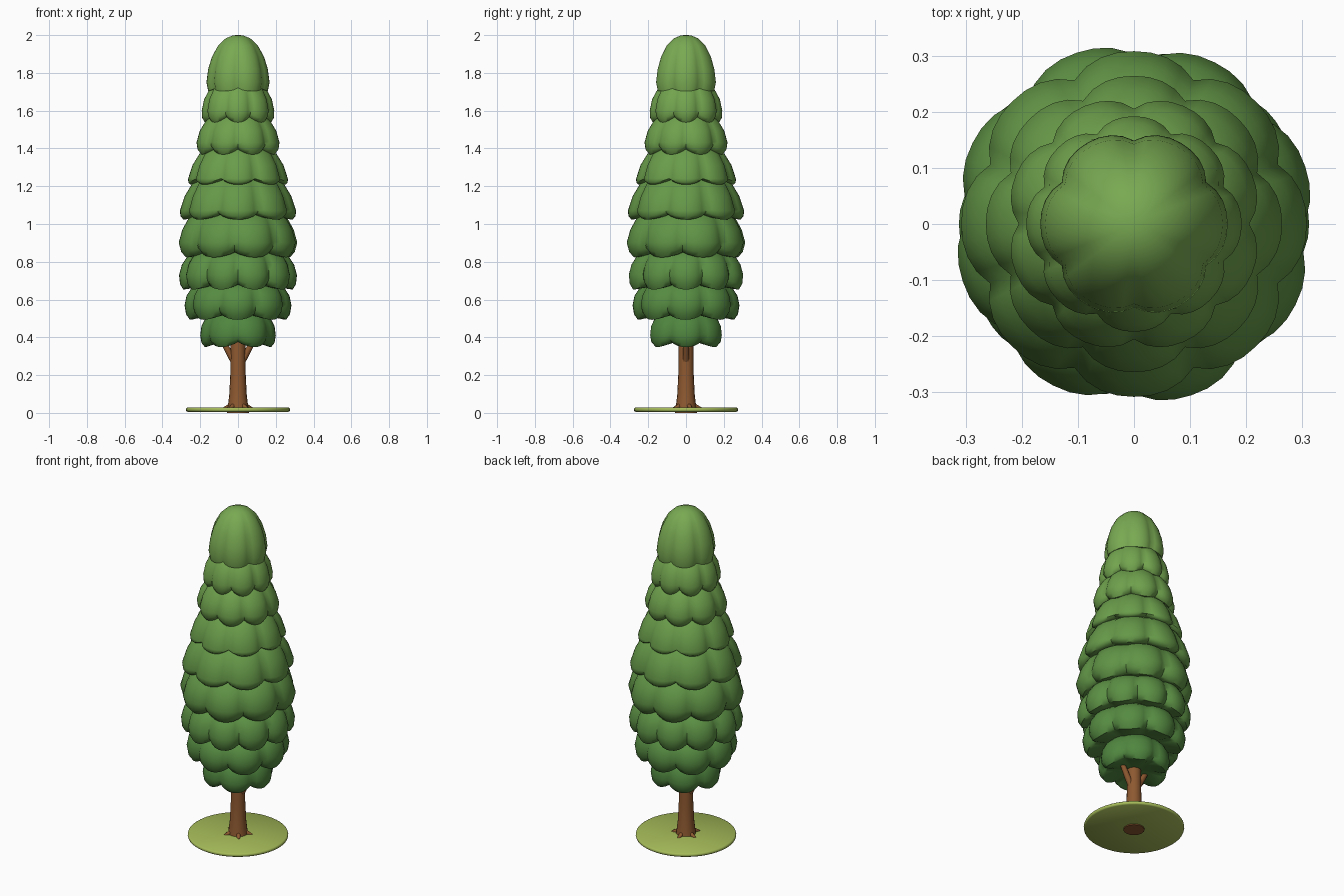
import bpy, bmesh, math
from mathutils import Vector

if "Cube" in bpy.data.objects:
    bpy.data.objects.remove(bpy.data.objects["Cube"])


def material(name, rgb):
    m = bpy.data.materials.new(name)
    m.diffuse_color = (*rgb, 1)
    m.use_nodes = True
    m.node_tree.nodes["Principled BSDF"].inputs["Base Color"].default_value = m.diffuse_color
    return m


def finish(name, bm, mat, angle=50):
    bmesh.ops.recalc_face_normals(bm, faces=bm.faces)
    me = bpy.data.meshes.new(name)
    bm.to_mesh(me)
    bm.free()
    ob = bpy.data.objects.new(name, me)
    bpy.context.collection.objects.link(ob)
    me.materials.append(mat)
    bpy.ops.object.select_all(action='DESELECT')
    ob.select_set(True)
    bpy.context.view_layer.objects.active = ob
    bpy.ops.object.shade_smooth_by_angle(angle=math.radians(angle))
    return ob


def skin(bm, rings):
    """Bridge equal rings of points and close both ends."""
    loops = [[bm.verts.new(p) for p in r] for r in rings]
    n = len(loops[0])
    for a, b in zip(loops, loops[1:]):
        for i in range(n):
            j = (i + 1) % n
            bm.faces.new((a[i], a[j], b[j], b[i]))
    for ring, pts in ((loops[0], rings[0]), (loops[-1], rings[-1])):
        c = bm.verts.new(sum((Vector(p) for p in pts), Vector()) / n)
        for i in range(n):
            bm.faces.new((ring[i], ring[(i + 1) % n], c))


def tier(name, profile, lobes, phase, mat, depth=0.10, rise=0.03):
    """Scalloped skirt: profile rows are (radius, z, lobe strength, hem strength)."""
    n = lobes * 8
    rings = []
    for r, z, k, hem in profile:
        ring = []
        for i in range(n):
            a = math.radians(phase) + 2 * math.pi * i / n
            t = abs((i % 8) - 4) / 4          # 0 at lobe middle, 1 in the notch
            rr = r * (1 - depth * k * t ** 2.5)
            ring.append((rr * math.cos(a), rr * math.sin(a), z + rise * hem * t ** 2))
        rings.append(ring)
    bm = bmesh.new()
    skin(bm, rings)
    finish(name, bm, mat)


def tube(bm, path, sides=12):
    """Tapered limb through (x, y, z, radius) points."""
    pts = [Vector(p[:3]) for p in path]
    rings = []
    for i, p in enumerate(pts):
        d = pts[min(i + 1, len(pts) - 1)] - pts[max(i - 1, 0)]
        q = Vector((0, 0, 1)).rotation_difference(d)
        rings.append([p + q @ Vector((path[i][3] * math.cos(2 * math.pi * k / sides),
                                      path[i][3] * math.sin(2 * math.pi * k / sides), 0))
                      for k in range(sides)])
    skin(bm, rings)


bark = material("bark", (0.27, 0.10, 0.03))
grass = material("grass", (0.38, 0.50, 0.10))

# foliage tiers: hem height, hem radius, widest radius, widest height, shoulder radius, lobes, notch angle
tiers = [
    (0.345, 0.175, 0.200, 0.41, 0.175, 6, 30),
    (0.490, 0.255, 0.283, 0.57, 0.250, 8, 22),
    (0.650, 0.290, 0.312, 0.73, 0.270, 10, 18),
    (0.820, 0.285, 0.322, 0.90, 0.270, 8, -4),
    (1.020, 0.288, 0.308, 1.07, 0.245, 8, 22.5),
    (1.205, 0.250, 0.264, 1.24, 0.205, 8, 22.5),
    (1.365, 0.205, 0.228, 1.43, 0.180, 8, 0),
    (1.535, 0.175, 0.192, 1.60, 0.155, 8, 22.5),
]
for i, (z0, r0, r1, z1, r2, lobes, phase) in enumerate(tiers):
    top = tiers[i + 1][0] if i + 1 < len(tiers) else 1.70
    f = i / 8
    mat = material(f"leaf_{i + 1}", (0.08 + 0.10 * f, 0.24 + 0.15 * f, 0.05 + 0.03 * f))
    tier(f"foliage_tier_{i + 1}", [
        (r0 * 0.5, z0 + 0.03, 0, 0),
        (r0 * 0.92, z0 + 0.006, 1, 0.8),
        (r0, z0 + 0.003, 1, 1),
        ((r0 + r1) / 2 + 0.006, z0 + (z1 - z0) * 0.4, 1, 0.7),
        (r1, z1, 1, 0.2),
        ((r1 + r2) / 2 + 0.006, (z1 + top) / 2 + 0.01, 0.9, 0),
        (r2, top + 0.005, 0.7, 0),
        (r2 * 0.75, top + 0.05, 0.3, 0),
        (r2 * 0.3, top + 0.07, 0, 0),
    ], lobes, phase, mat)

# domed crown
tier("foliage_crown", [
    (0.08, 1.73, 0, 0), (0.145, 1.705, 1, 0.6), (0.158, 1.703, 1, 0.7),
    (0.167, 1.75, 1, 0.2), (0.158, 1.82, 0.9, 0), (0.138, 1.885, 0.7, 0),
    (0.105, 1.945, 0.45, 0), (0.065, 1.983, 0.2, 0), (0.03, 1.997, 0, 0), (0.01, 2.0, 0, 0),
], 6, 30, material("leaf_crown", (0.19, 0.40, 0.085)), depth=0.11, rise=0.02)

# trunk
bm = bmesh.new()
tube(bm, [(0, 0, 0, 0.058), (0, 0, 0.04, 0.053), (0, 0, 0.10, 0.046),
          (0, 0, 0.22, 0.040), (0, 0, 0.55, 0.038)], 16)
finish("trunk", bm, bark)

# two short boughs
for side, label in ((1, "right"), (-1, "left")):
    bm = bmesh.new()
    tube(bm, [(side * 0.02, 0, 0.27, 0.018), (side * 0.045, 0, 0.315, 0.017),
              (side * 0.09, 0, 0.40, 0.014)], 10)
    finish(f"bough_{label}", bm, bark)

# root flares
for i in range(5):
    a = math.radians(20 + 72 * i)
    c, s = math.cos(a), math.sin(a)
    bm = bmesh.new()
    tube(bm, [(0.03 * c, 0.03 * s, 0.045, 0.014), (0.055 * c, 0.055 * s, 0.032, 0.012),
              (0.08 * c, 0.08 * s, 0.024, 0.006)], 8)
    finish(f"root_{i + 1}", bm, bark)

# round grass base
bm = bmesh.new()
skin(bm, [[(r * math.cos(2 * math.pi * k / 48), r * math.sin(2 * math.pi * k / 48), z)
           for k in range(48)]
          for r, z in ((0.268, 0.006), (0.274, 0.010), (0.276, 0.017), (0.274, 0.024), (0.268, 0.028))])
finish("grass_base", bm, grass)
